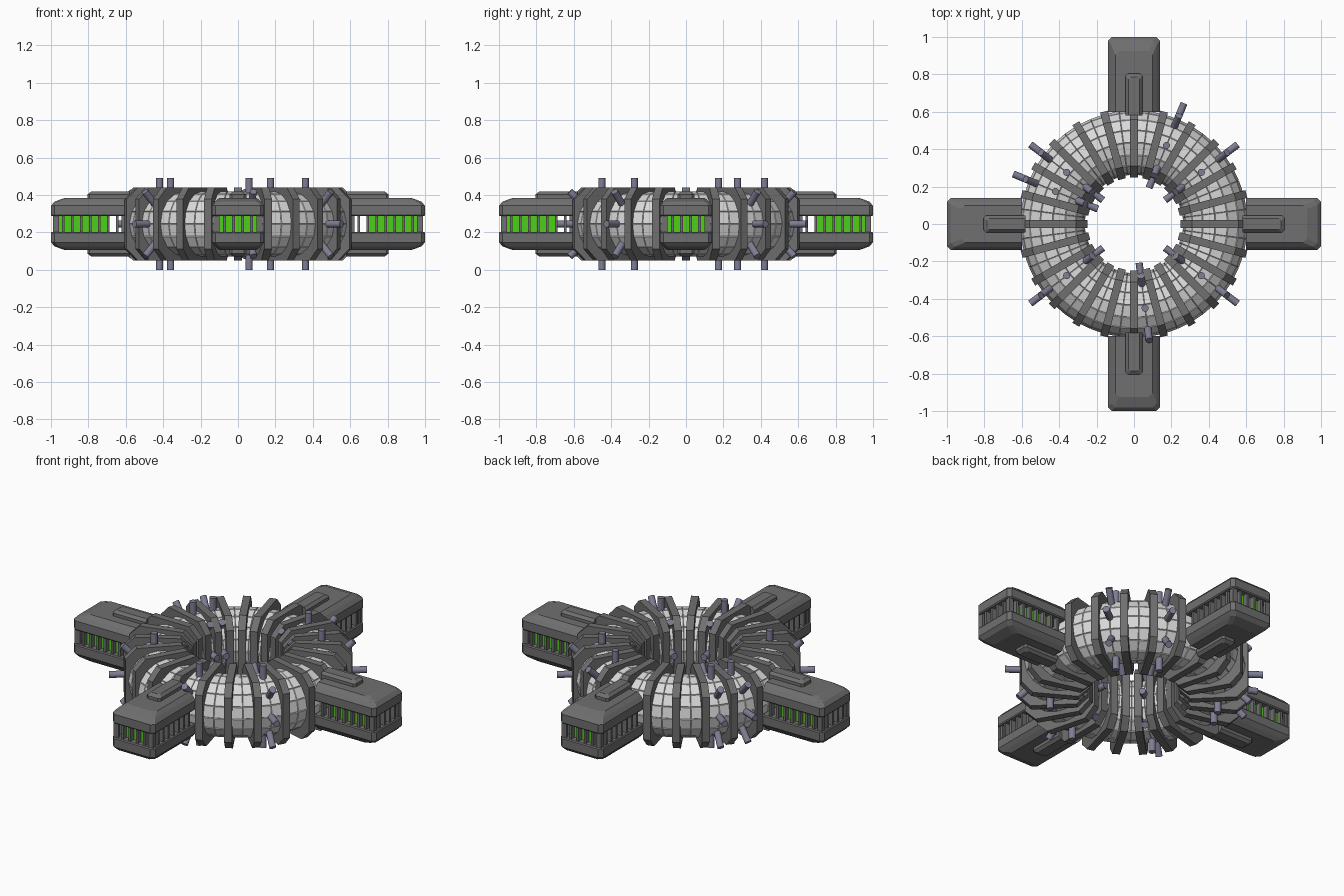
import bpy, bmesh, math
from mathutils import Matrix, Vector

if "Cube" in bpy.data.objects:
    bpy.data.objects.remove(bpy.data.objects["Cube"])

ZC = 0.245           # height of the ring centre
R = 0.435            # major radius of the ring


def material(name, rgb):
    m = bpy.data.materials.new(name)
    m.diffuse_color = (*rgb, 1)
    m.use_nodes = True
    m.node_tree.nodes["Principled BSDF"].inputs["Base Color"].default_value = m.diffuse_color
    return m


GREY = material("frame_grey", (0.16, 0.16, 0.16))
WHITE = material("vessel_white", (0.70, 0.70, 0.70))
PIPE = material("pipe_blue_grey", (0.21, 0.21, 0.30))
GREEN = material("glow_green", (0.08, 0.62, 0.01))


def finish(name, bm, mat, smooth=False):
    bmesh.ops.recalc_face_normals(bm, faces=bm.faces)
    me = bpy.data.meshes.new(name)
    bm.to_mesh(me)
    bm.free()
    me.materials.append(mat)
    ob = bpy.data.objects.new(name, me)
    bpy.context.collection.objects.link(ob)
    if smooth:
        bpy.ops.object.select_all(action='DESELECT')
        ob.select_set(True)
        bpy.context.view_layer.objects.active = ob
        bpy.ops.object.shade_smooth_by_angle(angle=math.radians(30))
    return ob


def loft(bm, rings, mtx):
    """Closed skin through rings of equal point count."""
    vs = [[bm.verts.new(mtx @ Vector(p)) for p in r] for r in rings]
    n = len(vs[0])
    for a, b in zip(vs, vs[1:]):
        for i in range(n):
            j = (i + 1) % n
            bm.faces.new((a[i], a[j], b[j], b[i]))
    bm.faces.new(vs[0][::-1])
    bm.faces.new(vs[-1])


def box(bm, x0, x1, y0, y1, z0, z1, mtx):
    loft(bm, [[(x0, y0, z), (x1, y0, z), (x1, y1, z), (x0, y1, z)] for z in (z0, z1)], mtx)


def outline(x0, x1, w, c, z):
    """Plan rectangle with its two outer corners cut."""
    return [(x0, -w, z), (x1 - c, -w, z), (x1, -w + c, z),
            (x1, w - c, z), (x1 - c, w, z), (x0, w, z)]


def spin(deg):
    return Matrix.Translation((0, 0, ZC)) @ Matrix.Rotation(math.radians(deg), 4, 'Z')


# Ring vessel: torus covered in raised panels
bm = bmesh.new()
NU, NV, r = 48, 16, 0.169
grid = []
for i in range(NU):
    m = spin(i * 360 / NU)
    grid.append([bm.verts.new(m @ Vector((R + r * math.cos(2 * math.pi * j / NV), 0,
                                          r * math.sin(2 * math.pi * j / NV)))) for j in range(NV)])
for i in range(NU):
    for j in range(NV):
        a, b = grid[i], grid[(i + 1) % NU]
        k = (j + 1) % NV
        bm.faces.new((a[j], b[j], b[k], a[k]))
bmesh.ops.recalc_face_normals(bm, faces=bm.faces)
bmesh.ops.inset_individual(bm, faces=bm.faces[:], thickness=0.003, depth=0.004)
finish("ring_vessel", bm, WHITE, True)

# Coils: 24 chamfered frames around the vessel
bm = bmesh.new()
h, w, c = 0.195, 0.187, 0.062
prof = [(w, -h + c), (w, h - c), (w - c, h), (-w + c, h),
        (-w, h - c), (-w, -h + c), (-w + c, -h), (w - c, -h)]
for i in range(24):
    loft(bm, [[(R + x, y, z) for x, z in prof] for y in (-0.021, 0.021)], spin(i * 15))
finish("coil_frames", bm, GREY)

# Pipes: seven groups of eight stubs pointing out of the vessel
bm = bmesh.new()
for deg in (37.5, 67.5, 142.5, 157.5, 217.5, 277.5, 322.5):
    for k in range(8):
        m = (spin(deg) @ Matrix.Translation((0.454, 0, 0))
             @ Matrix.Rotation(math.radians(45 * k), 4, 'Y') @ Matrix.Translation((0, 0, 0.19)))
        bmesh.ops.create_cone(bm, cap_ends=True, segments=16, radius1=0.019,
                              radius2=0.019, depth=0.11, matrix=m)
finish("port_pipes", bm, PIPE, True)

# Four pods: shells above and below a barred glowing core
shell, ridge, bars, core = (bmesh.new() for _ in range(4))
for q in range(4):
    base = spin(q * 90)
    for s in (1, -1):
        m = base @ Matrix.Diagonal((1, 1, s, 1))
        loft(shell, [outline(0.60, 0.995, 0.135, 0.02, 0.042),
                     outline(0.60, 1.00, 0.14, 0.02, 0.048),
                     outline(0.60, 1.00, 0.14, 0.02, 0.098),
                     outline(0.60, 0.98, 0.122, 0.02, 0.120),
                     outline(0.60, 0.925, 0.10, 0.02, 0.140)], m)
        loft(ridge, [outline(0.58, 0.805, 0.045, 0.012, 0.13),
                     outline(0.58, 0.805, 0.045, 0.012, 0.158),
                     outline(0.58, 0.785, 0.030, 0.012, 0.173)], m)
    box(core, 0.69, 0.958, -0.10, 0.10, -0.045, 0.045, base)
    for s in (1, -1):
        for k in range(8):
            x = 0.982 - 0.048 * k
            y0, y1 = sorted((s * 0.099, s * 0.130))
            box(bars, x - 0.007, x + 0.007, y0, y1, -0.046, 0.046, base)
    for k in range(6):
        y = -0.12 + 0.048 * k
        box(bars, 0.957, 0.989, y - 0.007, y + 0.007, -0.046, 0.046, base)
finish("pod_shells", shell, GREY)
finish("pod_ridges", ridge, GREY)
finish("pod_window_bars", bars, GREY)
finish("pod_glow_cores", core, GREEN)
